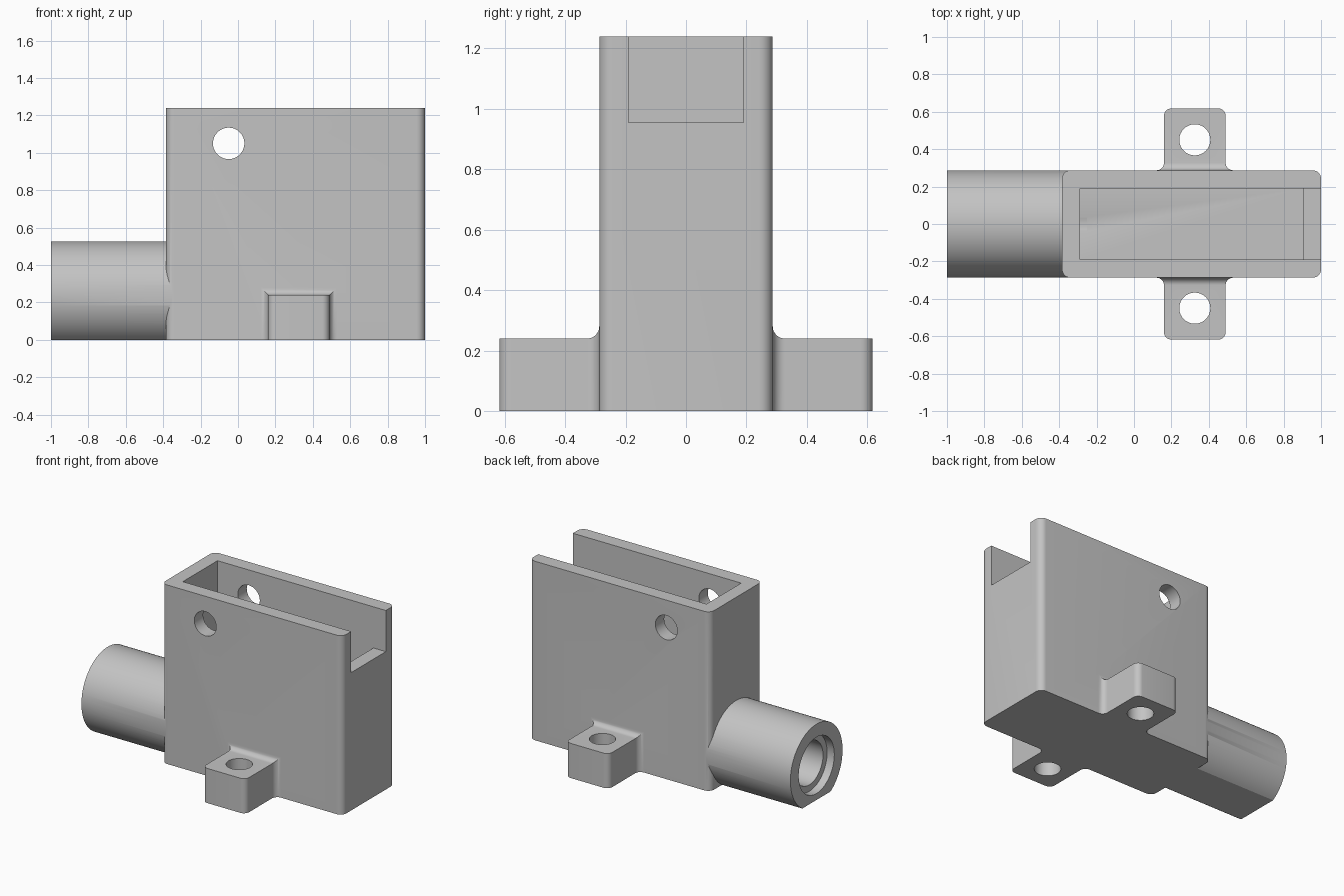
import bpy
import bmesh
from math import sin, cos, pi, asin, radians

cube = bpy.data.objects.get("Cube")
if cube:
    bpy.data.objects.remove(cube, do_unlink=True)

grey = bpy.data.materials.new("grey")
grey.use_nodes = True
colour = (0.55, 0.55, 0.55, 1)
grey.diffuse_color = colour
grey.node_tree.nodes["Principled BSDF"].inputs["Base Color"].default_value = colour


def loft(name, rings):
    """Closed solid through matching rings of points."""
    bm = bmesh.new()
    loops = [[bm.verts.new(p) for p in ring] for ring in rings]
    n = len(loops[0])
    for a, b in zip(loops, loops[1:]):
        for i in range(n):
            j = (i + 1) % n
            bm.faces.new((a[i], a[j], b[j], b[i]))
    bm.faces.new(loops[0])
    bm.faces.new(loops[-1])
    bmesh.ops.recalc_face_normals(bm, faces=bm.faces)
    mesh = bpy.data.meshes.new(name)
    bm.to_mesh(mesh)
    bm.free()
    mesh.materials.append(grey)
    ob = bpy.data.objects.new(name, mesh)
    bpy.context.collection.objects.link(ob)
    return ob


def prism(name, outline, axis, lo, hi):
    """Extrude a 2D outline along x, y or z."""
    place = {"x": lambda u, v, w: (w, u, v),
             "y": lambda u, v, w: (u, w, v),
             "z": lambda u, v, w: (u, v, w)}[axis]
    return loft(name, [[place(u, v, w) for u, v in outline] for w in (lo, hi)])


def arc(cx, cy, r, start, end, steps):
    return [(cx + r * cos(start + (end - start) * i / steps),
             cy + r * sin(start + (end - start) * i / steps))
            for i in range(steps + 1)]


def circle(cx, cy, r, n=64):
    return arc(cx, cy, r, 0, 2 * pi, n)[:-1]


def rect(x0, x1, y0, y1):
    return [(x0, y0), (x1, y0), (x1, y1), (x0, y1)]


def combine(target, tool, operation):
    """Apply a boolean and drop the tool."""
    mod = target.modifiers.new("join", "BOOLEAN")
    mod.operation, mod.solver, mod.object = operation, "EXACT", tool
    bpy.context.view_layer.objects.active = target
    bpy.ops.object.modifier_apply(modifier=mod.name)
    bpy.data.objects.remove(tool, do_unlink=True)


# Main box with rounded upright corners
X0, X1, W, H, R = -0.385, 1.0, 0.287, 1.24, 0.045
corners = [(X1 - R, W - R), (X0 + R, W - R), (X0 + R, R - W), (X1 - R, R - W)]
outline = []
for i, (cx, cy) in enumerate(corners):
    outline += arc(cx, cy, R, i * pi / 2, (i + 1) * pi / 2, 8)
housing = prism("housing", outline, "z", 0, H)

# Side pipe, cut flat at the base
PZ, PR = 0.24, 0.2855
flat = asin(PZ / PR)
pipe = prism("pipe", arc(0, PZ, PR, -flat, pi + flat, 96), "x", -1, -0.32)
combine(housing, pipe, "UNION")

# Mounting lugs: rounded outer corners, filleted root
TX, TW, TH, TY, F = 0.325, 0.165, 0.24, 0.618, 0.04
steps = [i * pi / 16 for i in range(9)]
sections = [(TY - F + F * cos(a), TW - F + F * sin(a), TH) for a in steps]
sections += [(W + F - F * sin(a), TW + F - F * cos(a), TH + F - F * cos(a))
             for a in steps]
sections.append((W - 0.05, TW + F, TH + F))
for side in (-1, 1):
    lug = loft("lug", [[(x, side * y, z) for x, z in rect(TX - w, TX + w, 0, h)]
                       for y, w, h in sections])
    combine(housing, lug, "UNION")

# Openings: cavity, end notch, cross hole, bore, counterbore, screw holes
cutters = [
    prism("cavity", rect(-0.29, 0.905, -0.19, 0.19), "z", 0.095, 1.4),
    prism("notch", rect(-0.19, 0.19, 0.955, 1.4), "x", 0.8, 1.1),
    prism("cross_hole", circle(-0.05, 1.05, 0.084), "y", -0.5, 0.5),
    prism("bore", circle(0, PZ, 0.15), "x", -1.1, -0.25),
    prism("counterbore", circle(0, PZ, 0.195), "x", -1.1, -0.945),
]
for side in (-1, 1):
    cutters.append(prism("screw_hole", circle(TX, side * 0.45, 0.083),
                         "z", -0.1, 0.5))
for cutter in cutters:
    combine(housing, cutter, "DIFFERENCE")

# Single grey finish, smooth curves with sharp edges
housing.data.materials.clear()
housing.data.materials.append(grey)
bpy.ops.object.select_all(action="DESELECT")
housing.select_set(True)
bpy.context.view_layer.objects.active = housing
bpy.ops.object.shade_smooth_by_angle(angle=radians(30))
